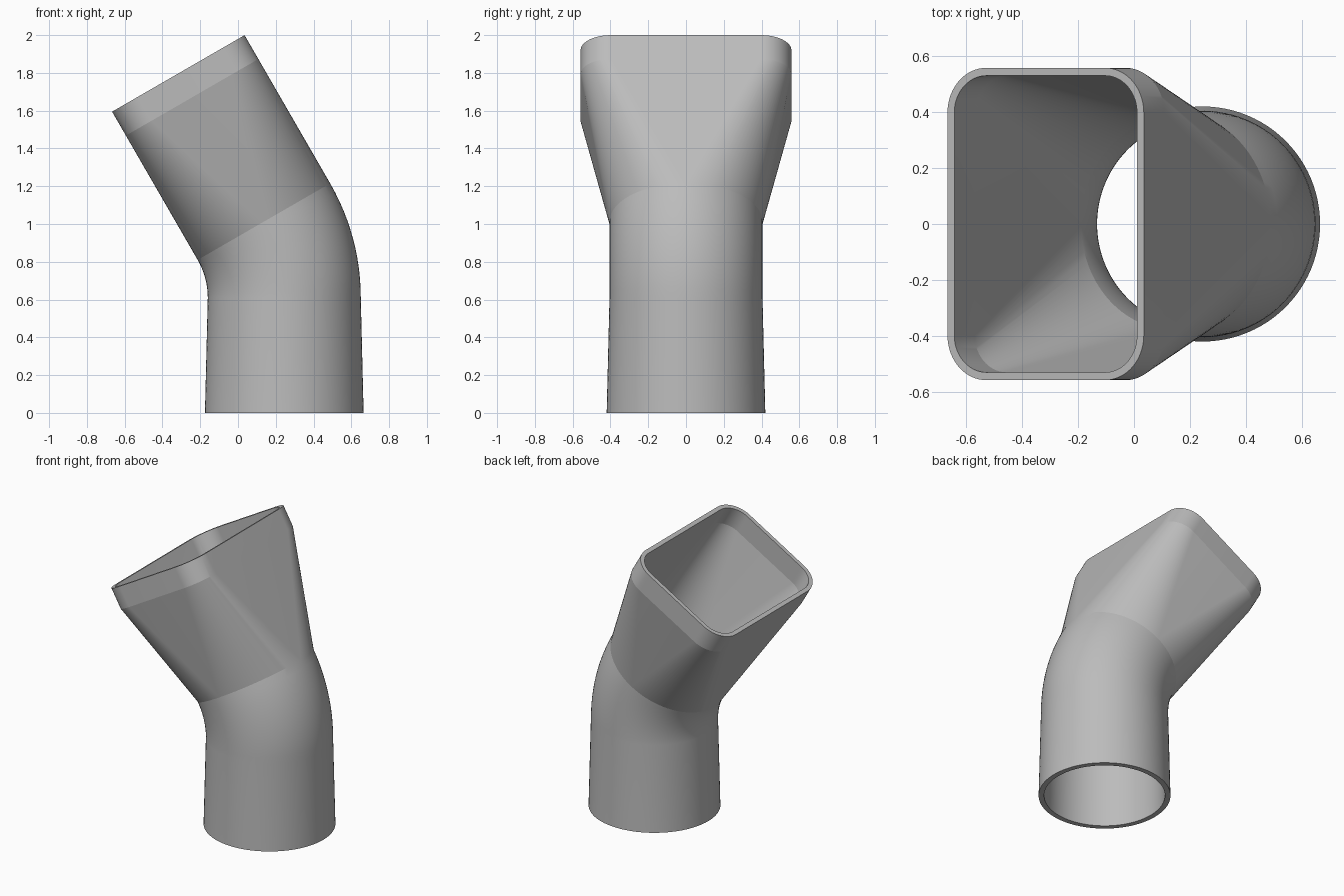
import bpy
import bmesh
from math import sin, cos, pi, radians
from mathutils import Vector

cube = bpy.data.objects.get("Cube")
if cube:
    bpy.data.objects.remove(cube)

SEG = 24                        # segments per quarter turn
BEND = radians(30)
BEND_STEPS = 12
PIVOT = Vector((-0.56, 0, 0.61))
RADIUS = 0.805                  # bend radius of the centre line
AXIS = Vector((-sin(BEND), 0, cos(BEND)))
WALL = 0.028


def ring(bm, centre, tilt, half_x, half_y, corner):
    """Rounded rectangle across the pipe; a circle when corner == half sizes."""
    across = Vector((cos(tilt), 0, sin(tilt)))
    side = Vector((0, 1, 0))
    verts = []
    for q, (sx, sy) in enumerate([(1, 1), (-1, 1), (-1, -1), (1, -1)]):
        for i in range(SEG + 1):
            a = (q + i / SEG) * pi / 2
            u = sx * (half_x - corner) + corner * cos(a)
            v = sy * (half_y - corner) + corner * sin(a)
            verts.append(bm.verts.new(centre + across * u + side * v))
    return verts


def skin(bm, base_r, pipe_r, inset):
    """Rings of one wall surface, from the round foot to the square mouth."""
    foot = Vector((PIVOT.x + RADIUS, 0, 0))
    rings = [ring(bm, foot, 0, base_r, base_r, base_r)]
    for i in range(BEND_STEPS + 1):
        t = BEND * i / BEND_STEPS
        c = PIVOT + Vector((cos(t), 0, sin(t))) * RADIUS
        rings.append(ring(bm, c, t, pipe_r, pipe_r, pipe_r))
    # flare, then a short straight collar
    for d in (0.76, 0.906):
        rings.append(ring(bm, c + AXIS * d, BEND,
                          0.405 - inset, 0.558 - inset, 0.16 - inset))
    return rings


# Hollow pipe: outer wall up, inner wall back down, closed at both rims
bm = bmesh.new()
loops = skin(bm, 0.42, 0.405, 0) + skin(bm, 0.385, 0.377, WALL)[::-1]
for k, low in enumerate(loops):
    high = loops[(k + 1) % len(loops)]
    for i in range(len(low)):
        j = (i + 1) % len(low)
        bm.faces.new((low[i], low[j], high[j], high[i]))
bmesh.ops.remove_doubles(bm, verts=bm.verts, dist=0.0005)
bmesh.ops.recalc_face_normals(bm, faces=bm.faces)

mesh = bpy.data.meshes.new("pipe_adapter")
bm.to_mesh(mesh)
bm.free()

# Plain grey plastic
grey = bpy.data.materials.new("grey_plastic")
grey.use_nodes = True
colour = (0.5, 0.5, 0.5, 1)
grey.diffuse_color = colour
grey.node_tree.nodes["Principled BSDF"].inputs["Base Color"].default_value = colour
mesh.materials.append(grey)

pipe = bpy.data.objects.new("pipe_adapter", mesh)
bpy.context.collection.objects.link(pipe)
bpy.context.view_layer.objects.active = pipe
pipe.select_set(True)
bpy.ops.object.shade_smooth_by_angle(angle=radians(8))
